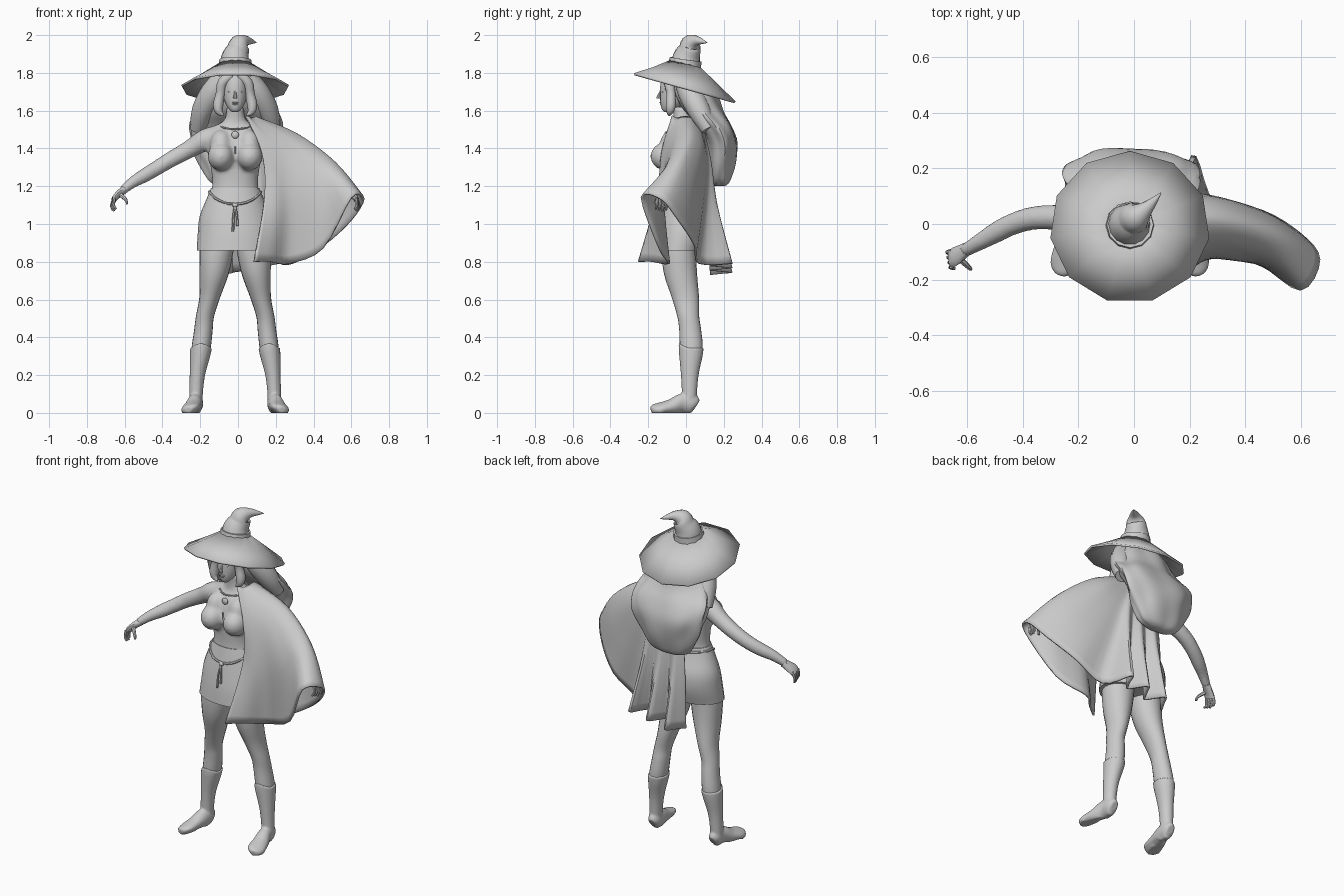
import bpy, bmesh, math
from mathutils import Vector, Matrix

C = -0.015  # body centre line
mat = bpy.data.materials.new("plain grey")
mat.diffuse_color = (0.6, 0.6, 0.6, 1)


def spline(pts, n):
    """Smooth curve through points of any dimension, n steps per span."""
    if n == 1:
        return [tuple(p) for p in pts]
    out = []
    for i in range(len(pts) - 1):
        a, b, c, d = pts[max(i - 1, 0)], pts[i], pts[i + 1], pts[min(i + 2, len(pts) - 1)]
        for k in range(n):
            t = k / n
            out.append(tuple(0.5 * (2 * q + (r - p) * t + (2 * p - 5 * q + 4 * r - s) * t * t
                                    + (3 * q - p - 3 * r + s) * t ** 3)
                             for p, q, r, s in zip(a, b, c, d)))
    out.append(tuple(pts[-1]))
    return out


def finish(name, bm, thick=0):
    bmesh.ops.recalc_face_normals(bm, faces=bm.faces)
    me = bpy.data.meshes.new(name)
    bm.to_mesh(me)
    bm.free()
    me.materials.append(mat)
    ob = bpy.data.objects.new(name, me)
    bpy.context.collection.objects.link(ob)
    if thick:
        m = ob.modifiers.new("thickness", 'SOLIDIFY')
        m.thickness, m.offset = thick, 0
    return ob


def skin(name, rows, closed=True, cap=True, thick=0):
    """Faces between successive rows of points."""
    bm = bmesh.new()
    vs = [[bm.verts.new(p) for p in r] for r in rows]
    n = len(rows[0])
    for a, b in zip(vs, vs[1:]):
        for j in range(n if closed else n - 1):
            k = (j + 1) % n
            bm.faces.new((a[j], a[k], b[k], b[j]))
    if closed and cap:
        bm.faces.new(vs[0])
        bm.faces.new(vs[-1])
    return finish(name, bm, thick)


def loft(name, st, sides=20, steps=4, along=False, lump=None):
    """Ellipses (x, y, z, rx, ry), level or square to the path."""
    st = spline(st, steps)
    rows = []
    for i, (x, y, z, rx, ry) in enumerate(st):
        c = Vector((x, y, z))
        rot = Matrix.Identity(3)
        if along:
            t = Vector(st[min(i + 1, len(st) - 1)][:3]) - Vector(st[max(i - 1, 0)][:3])
            rot = Vector((0, 0, 1)).rotation_difference(t).to_matrix()
        row = []
        for j in range(sides):
            a = math.tau * j / sides
            f = lump(a, z) if lump else 1
            row.append(c + rot @ Vector((f * max(rx, .001) * math.cos(a), f * max(ry, .001) * math.sin(a), 0)))
        rows.append(row)
    return skin(name, rows)


def tube(name, pts, sides=8, steps=3):
    return loft(name, [(*p, p[3]) for p in pts], sides, steps, True)


def ball(name, loc, size, seg=20):
    bm = bmesh.new()
    bmesh.ops.create_uvsphere(bm, u_segments=seg, v_segments=seg // 2, radius=1,
                              matrix=Matrix.Translation(loc) @ Matrix.Diagonal((*size, 1)))
    return finish(name, bm)


def blend(name, parts, voxel, rounds):
    """Join parts into one soft continuous form."""
    bpy.ops.object.select_all(action='DESELECT')
    for p in parts:
        p.select_set(True)
    bpy.context.view_layer.objects.active = parts[0]
    bpy.ops.object.join()
    parts[0].name = name
    m = parts[0].modifiers.new("merge", 'REMESH')
    m.mode, m.voxel_size, m.use_smooth_shade = 'VOXEL', voxel, True
    m = parts[0].modifiers.new("soften", 'SMOOTH')
    m.factor, m.iterations = .5, rounds


# Hat: tilted eleven-sided brim, band, bent crown
brim = []
for r, z, tilt in ((.075, 1.85, -.17), (.17, 1.788, -.23), (.28, 1.72, -.27)):
    ring = [(math.sin(math.tau * k / 11), math.cos(math.tau * k / 11)) for k in range(11)]
    brim.append([(C + r * a * 1.02, -.013 + r * b * .97, z + tilt * r * b) for a, b in ring])
skin("hat_brim", brim, cap=False, thick=.012)
tube("hat_band", [(C, -.008, 1.83, .089), (C + .001, -.002, 1.872, .084)], 12, 1)
tube("hat_crown", [(C, -.005, 1.83, .083), (C, .003, 1.88, .074), (0, .02, 1.925, .06), (.01, .026, 1.955, .052),
                   (.04, .052, 1.97, .029), (.072, .084, 1.966, .014), (.097, .112, 1.96, .002)], 14, 3)

# Head and face
loft("head", [(C, -.1, 1.592, .014, .014), (C, -.093, 1.605, .03, .034), (C, -.075, 1.635, .05, .06),
              (C, -.055, 1.68, .064, .083), (C, -.045, 1.74, .067, .09), (C, -.035, 1.8, .06, .08),
              (C, -.03, 1.83, .03, .04)])
tube("nose", [(C, -.146, 1.664, .01), (C, -.145, 1.674, .01), (C, -.137, 1.695, .006), (C, -.13, 1.72, .004)])
ball("upper_lip", (C, -.134, 1.642), (.018, .007, .004), 12)
ball("lower_lip", (C, -.13, 1.634), (.015, .007, .004), 12)
for s, side in ((-1, "right"), (1, "left")):
    ball(side + "_eye", (C + s * .027, -.121, 1.698), (.012, .007, .005), 12)
    tube(side + "_brow", [(C + s * .046, -.108, 1.711, .003), (C + s * .028, -.125, 1.717, .003),
                          (C + s * .012, -.131, 1.713, .003)], 6)

# Hair: large lumpy mass at the back, locks beside the face
loft("hair_back", [(-.02, .18, 1.2, .06, .025), (-.02, .182, 1.225, .13, .05), (-.015, .19, 1.32, .185, .072),
                   (-.015, .192, 1.43, .235, .08), (-.012, .155, 1.52, .25, .088), (-.01, .09, 1.6, .21, .105),
                   (C, .045, 1.7, .165, .11), (C, .0, 1.8, .09, .09)], 44, 4,
     lump=lambda a, z: 1 + .04 * math.sin(7 * a + 9 * z) + .035 * math.sin(4 * a - 22 * z))
for s, side in ((-1, "right"), (1, "left")):
    tube(side + "_front_lock", [(C + s * .062, -.09, 1.575, .005), (C + s * .085, -.085, 1.595, .02),
                                (C + s * .09, -.08, 1.63, .027), (C + s * .078, -.08, 1.69, .025),
                                (C + s * .065, -.09, 1.75, .028), (C + s * .015, -.1, 1.79, .025)], 10)
    tube(side + "_side_lock", [(C + s * .2, .12, 1.5, .04), (C + s * .17, .07, 1.6, .06),
                               (C + s * .115, .02, 1.7, .065), (C + s * .06, -.01, 1.78, .05)], 12)

# Body
trunk = [loft("torso", [(C, -.02, 1.1, .15, .1), (C, -.02, 1.2, .122, .088), (C, -.02, 1.3, .13, .092),
                        (C, -.02, 1.4, .148, .1), (C, -.013, 1.47, .148, .086), (C, -.005, 1.515, .115, .065),
                        (C, -.015, 1.55, .058, .05), (C, -.025, 1.62, .046, .046)], 24)]
loft("skirt", [(-.01, -.038, .86, .208, .13), (-.01, -.02, .95, .203, .14), (C, -.012, 1.04, .188, .132),
               (C, -.018, 1.13, .153, .107), (C, -.02, 1.19, .128, .092)], 24)

# Mirrored parts
for s, side in ((-1, "right"), (1, "left")):
    X = lambda d: C + s * d
    trunk.append(ball(side + "_breast", (X(.076), -.105, 1.358), (.07, .084, .075)))
    trunk.append(ball(side + "_upper_chest", (X(.075), -.07, 1.415), (.06, .07, .085)))
    loft(side + "_leg", [(X(d), y, z, rx, ry) for d, y, z, rx, ry in (
        (.207, .018, .05, .03, .032), (.207, .018, .1, .03, .035), (.2, .02, .2, .035, .041),
        (.182, .028, .33, .05, .06), (.168, .022, .44, .049, .058), (.16, .012, .51, .048, .058),
        (.135, -.003, .61, .055, .072), (.112, -.028, .73, .076, .087), (.1, -.038, .85, .09, .092),
        (.095, -.035, .95, .09, .09))])
    boot = loft(side + "_boot", [(X(d), y, z, rx, ry) for d, y, z, rx, ry in (
        (.207, .018, .04, .036, .038), (.207, .018, .1, .036, .04), (.2, .02, .2, .041, .047),
        (.186, .026, .3, .054, .062), (.18, .027, .345, .058, .067))])
    for v in boot.data.vertices:  # peaked front of the boot top
        if v.co.z > .33 and v.co.y < -.01:
            v.co.z += .025 * min(1, (-.01 - v.co.y) / .03)
    foot = loft(side + "_foot", [(X(d), y, z, rx, rz) for d, y, z, rx, rz in (
        (.205, .057, .04, .022, .03), (.206, .035, .05, .036, .05), (.21, -.02, .052, .039, .052),
        (.225, -.08, .036, .046, .036), (.238, -.14, .026, .05, .026), (.246, -.17, .021, .038, .021),
        (.25, -.184, .018, .017, .014))], 16, 3, True)
    for v in foot.data.vertices:  # flat sole
        if v.co.z < .008:
            v.co.z = 0
    blend(side + "_boot", [boot, foot], .006, 4)
    trunk.append(tube(side + "_arm", [(X(d), y, z, r) for d, y, z, r in (
        (.598, -.098, 1.177, .024), (.54, -.065, 1.222, .031), (.48, -.03, 1.257, .038),
        (.42, .0, 1.293, .04), (.34, .022, 1.342, .043), (.24, .022, 1.397, .048),
        (.16, .01, 1.445, .058), (.09, .0, 1.475, .05))], 14))
    loft(side + "_palm", [(X(.642), -.125, 1.128, .014, .034), (X(.626), -.115, 1.15, .017, .036),
                          (X(.585), -.089, 1.184, .022, .024)], 12, 3, True)
    for k in range(4):
        y = -.098 - .018 * k
        tube(f"{side}_finger_{k + 1}", [(X(.648 - .006 * k), y - .008, 1.068 + .006 * abs(k - 1), .006),
                                        (X(.656 - .004 * k), y - .004, 1.098, .008),
                                        (X(.64), y, 1.138, .009)], 7, 2)
    tube(side + "_thumb", [(X(.572), -.162, 1.105, .006), (X(.58), -.155, 1.13, .009),
                           (X(.612), -.125, 1.158, .012)], 7, 2)
blend("torso", trunk, .011, 5)

# Belt dipping at the front, with two hanging cords
belt = []
for k in range(33):
    a = math.tau * k / 32
    dip = max(0, -math.sin(a)) ** 2
    belt.append((C + (.137 + .025 * dip) * math.cos(a), -.02 + (.101 + .017 * dip) * math.sin(a),
                 1.17 - .065 * dip, .007))
tube("belt", belt, 6, 1)
ball("belt_knot", (C, -.14, 1.1), (.016, .012, .012), 12)
for s, side in ((-1, "right"), (1, "left")):
    tube(side + "_cord", [(C + s * .012, -.165, .975 + .015 * s, .007), (C + s * .009, -.157, 1.04, .006),
                          (C, -.143, 1.1, .006)], 6)

# Necklace and pendant
neck = []
for k in range(25):
    a = math.tau * k / 24
    neck.append((C + .082 * math.cos(a), -.02 + .068 * math.sin(a), 1.525 + .022 * math.sin(a), .005))
tube("necklace", neck, 6, 1)
ball("pendant", (C, -.105, 1.472), (.02, .01, .02), 14)
tube("bodice_lace", [(C, -.128, 1.37, .004), (C, -.128, 1.41, .004)], 6)

# Cape: draped over the left arm, then folds down the back
cape = [
    ((.04, -.07, 1.57), (.125, -.125, 1.38), (.14, -.15, 1.15), (.085, -.25, .80)),
    ((.05, -.065, 1.57), (.165, -.115, 1.38), (.2, -.15, 1.12), (.17, -.18, .80)),
    ((.065, -.055, 1.56), (.22, -.1, 1.38), (.28, -.12, 1.12), (.27, -.09, .79)),
    ((.08, -.04, 1.56), (.27, -.075, 1.41), (.41, -.13, 1.17), (.45, -.14, .87)),
    ((.09, -.02, 1.565), (.3, -.04, 1.45), (.48, -.11, 1.29), (.6, -.235, 1.14)),
    ((.09, .01, 1.565), (.31, .02, 1.475), (.515, -.035, 1.32), (.665, -.13, 1.13)),
    ((.085, .04, 1.56), (.28, .08, 1.43), (.47, .035, 1.22), (.6, -.04, 1.02)),
    ((.07, .06, 1.56), (.23, .1, 1.38), (.35, .08, 1.12), (.46, .045, .89)),
    ((.05, .07, 1.56), (.17, .11, 1.35), (.23, .1, 1.1), (.29, .07, .79)),
]
for i in range(11):
    t, w = i / 10, math.cos(i * math.pi / 2)
    cape.append(((.04 - .08 * t, .075, 1.55), (.14 - .2 * t, .12 + .005 * w, 1.35),
                 (.18 - .26 * t, .142 + .018 * w, 1.1), (.22 - .31 * t, .185 + .055 * w, .79 - .06 * t)))
cols = [spline(c, 5) for c in cape]
rows = [spline([c[k] for c in cols], 4) for k in range(len(cols[0]))]
skin("cape", rows, closed=False, thick=.012)

# Smooth shading with sharp edges kept
for ob in bpy.data.objects:
    ob.select_set(True)
bpy.context.view_layer.objects.active = bpy.data.objects["skirt"]
bpy.ops.object.shade_smooth_by_angle(angle=math.radians(40))
